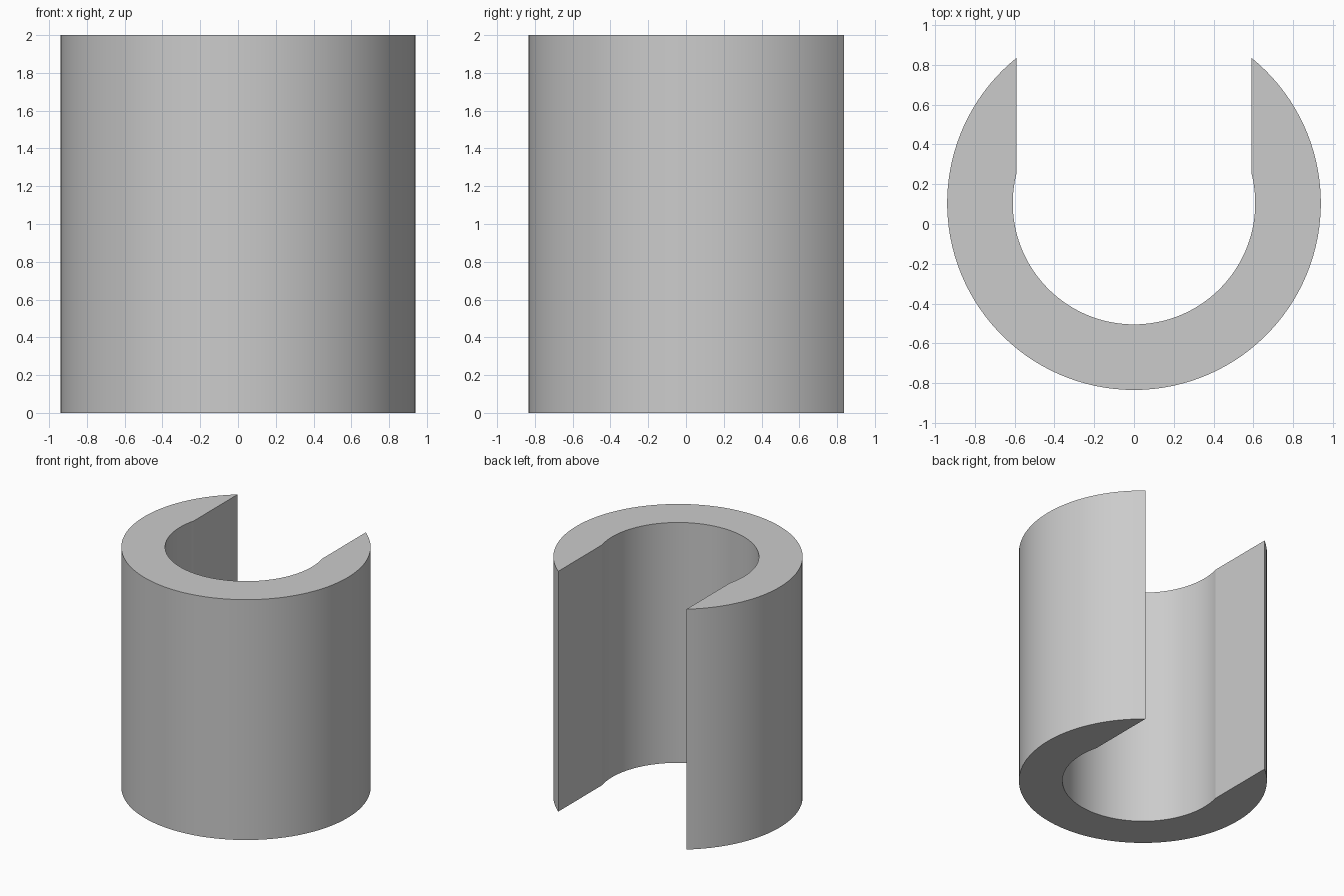
import bpy, bmesh, math

OUTER, INNER = 0.94, 0.61   # ring radii
SLOT = 0.59                 # half width of the rear slot
CENTRE_Y = 0.105
HEIGHT = 2.0
STEPS = 96

cube = bpy.data.objects.get("Cube")
if cube:
    bpy.data.objects.remove(cube, do_unlink=True)


def open_arc(radius):
    """Arc around the front, from the +x slot wall to the -x slot wall."""
    start = math.acos(SLOT / radius)
    sweep = math.pi + 2 * start
    return [(radius * math.cos(start - sweep * i / STEPS),
             CENTRE_Y + radius * math.sin(start - sweep * i / STEPS))
            for i in range(STEPS + 1)]


# C-shaped profile, extruded to full height
outline = open_arc(OUTER) + open_arc(INNER)[::-1]
bm = bmesh.new()
profile = bm.faces.new([bm.verts.new((x, y, 0)) for x, y in outline])
result = bmesh.ops.extrude_face_region(bm, geom=[profile], use_keep_orig=True)
top = [v for v in result["geom"] if isinstance(v, bmesh.types.BMVert)]
bmesh.ops.translate(bm, verts=top, vec=(0, 0, HEIGHT))
bmesh.ops.recalc_face_normals(bm, faces=bm.faces)
mesh = bpy.data.meshes.new("slotted_sleeve")
bm.to_mesh(mesh)
bm.free()

sleeve = bpy.data.objects.new("slotted_sleeve", mesh)
bpy.context.collection.objects.link(sleeve)

# Plain grey finish
grey = bpy.data.materials.new("plain_grey")
grey.use_nodes = True
colour = (0.6, 0.6, 0.6, 1)
grey.diffuse_color = colour
for node in grey.node_tree.nodes:
    if node.type == "BSDF_PRINCIPLED":
        node.inputs["Base Color"].default_value = colour
mesh.materials.append(grey)

# Smooth curved walls, with crisp rims and slot edges
bpy.ops.object.select_all(action="DESELECT")
sleeve.select_set(True)
bpy.context.view_layer.objects.active = sleeve
bpy.ops.object.shade_smooth_by_angle(angle=math.radians(10))
